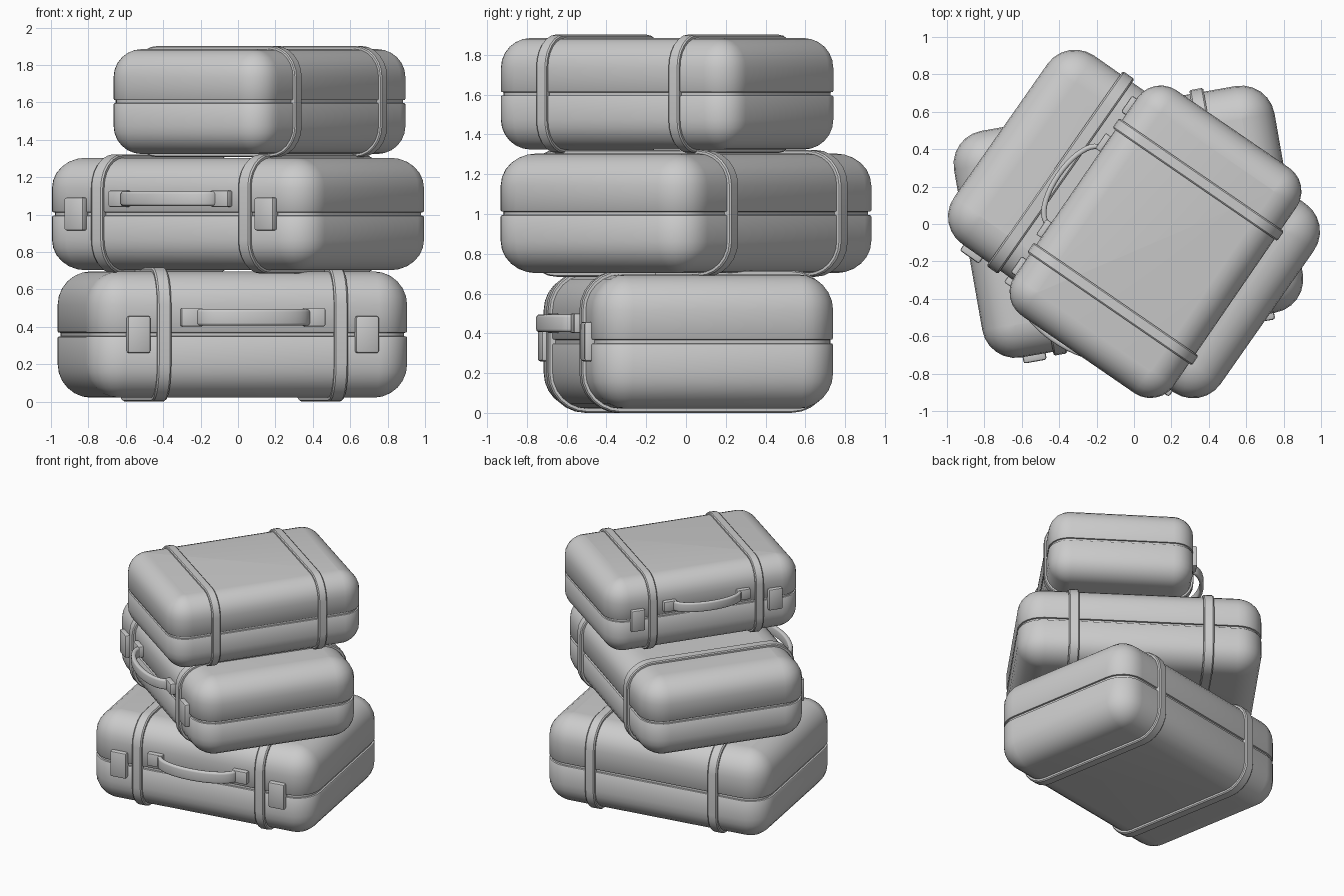
import bpy, bmesh
from math import sin, cos, pi, radians

if "Cube" in bpy.data.objects:
    bpy.data.objects.remove(bpy.data.objects["Cube"])

W, D, H, R = 0.87, 0.615, 0.3375, 0.18   # half sizes and corner radius of a case
SEG = 6


def rrect(hu, hv, r, n=SEG):
    """Rounded rectangle as a list of 2D points."""
    pts = []
    for k, (su, sv) in enumerate(((1, 1), (-1, 1), (-1, -1), (1, -1))):
        for i in range(n + 1):
            a = (k + i / n) * pi / 2
            pts.append((su * (hu - r) + r * cos(a), sv * (hv - r) + r * sin(a)))
    return pts


def finish(bm, name, angle=35):
    bmesh.ops.recalc_face_normals(bm, faces=bm.faces)
    me = bpy.data.meshes.new(name)
    bm.to_mesh(me)
    bm.free()
    me.shade_smooth()
    me.set_sharp_from_angle(angle=radians(angle))
    return me


def loft(name, rings, caps=True, loop=False):
    """Skin a list of equal length closed rings."""
    bm = bmesh.new()
    vs = [[bm.verts.new(p) for p in ring] for ring in rings]
    n = len(rings[0])
    for a, b in zip(vs, vs[1:] + (vs[:1] if loop else [])):
        for i in range(n):
            j = (i + 1) % n
            bm.faces.new((a[i], a[j], b[j], b[i]))
    if caps:
        bm.faces.new(vs[0])
        bm.faces.new(vs[-1])
    return finish(bm, name)


def block(name, center, size, bevel):
    """Box with softened edges."""
    bm = bmesh.new()
    bmesh.ops.create_cube(bm, size=1)
    for v in bm.verts:
        v.co = [c + p * s for c, p, s in zip(center, v.co, size)]
    bmesh.ops.bevel(bm, geom=bm.edges[:], offset=bevel, segments=2, profile=0.5, affect='EDGES')
    return finish(bm, name)


# shell: rounded box with a groove at the seam
upper = [(0.016, 0.0), (0.016, 0.009), (0.004, 0.011), (0.0, 0.017)]
for i in range(SEG + 1):
    a = min(i / SEG, 0.985) * pi / 2
    upper.append((R * (1 - cos(a)), H - R + R * sin(a) if i < SEG else H))
profile = [(d, -z) for d, z in reversed(upper[1:])] + upper[1:]
shell = loft("shell", [[(x, y, z) for x, y in rrect(W - d, D - d, R - d)] for d, z in profile])

meshes = [("shell", shell)]
band = [(-0.0375, -0.015), (-0.0375, 0.014), (-0.029, 0.021),
        (0.029, 0.021), (0.0375, 0.014), (0.0375, -0.015)]
for side, s in (("left", -1), ("right", 1)):
    # strap wrapped round the case
    meshes.append((side + "_strap", loft("strap", [
        [(s * 0.48 + x, y, z) for y, z in rrect(D + o, H + o, R + o)] for x, o in band],
        caps=False, loop=True)))
    # clasp over the seam, and handle mount
    meshes.append((side + "_clasp", block("clasp", (s * 0.62, -D - 0.005, 0), (0.125, 0.06, 0.198), 0.012)))
    meshes.append((side + "_handle_mount",
                   block("handle_mount", (s * 0.332, -D - 0.008, 0.092), (0.118, 0.06, 0.097), 0.008)))

# handle: flat rounded band following a half ellipse
rings = []
for i in range(21):
    t = pi * i / 20
    x, y = -0.295 * cos(t), -D - 0.01 - 0.125 * sin(t)
    nx, ny = -0.125 * cos(t), -0.295 * sin(t)
    ln = (nx * nx + ny * ny) ** 0.5
    rings.append([(x + v * nx / ln, y + v * ny / ln, 0.092 + u)
                  for u, v in rrect(0.044, 0.017, 0.015, 3)])
meshes.append(("handle", loft("handle", rings)))

# stack of three cases: name, location, turn, scale
cases = [("bottom", (-0.03, 0.012, 0.3585), 10, (1, 1, 1)),
         ("middle", (0, 0, 1.003), -35, (1, 1, 0.89)),
         ("top", (0.115, -0.095, 1.604), -124.5, (0.84, 0.84, 0.83))]
for case, loc, turn, scale in cases:
    for part, me in meshes:
        ob = bpy.data.objects.new(f"{case}_case_{part}", me)
        ob.location, ob.scale = loc, scale
        ob.rotation_euler.z = radians(turn)
        bpy.context.collection.objects.link(ob)
